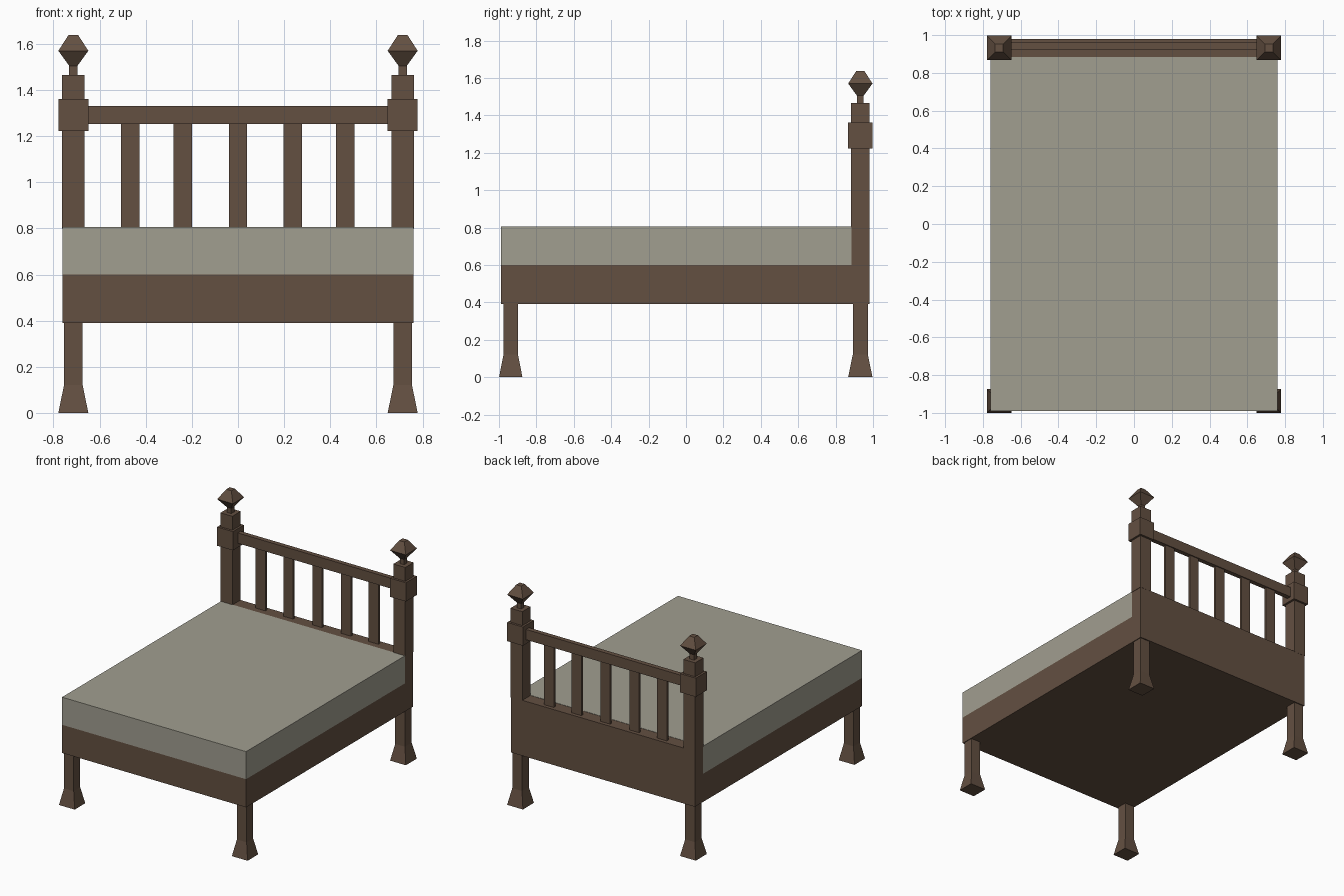
import bpy, bmesh

if "Cube" in bpy.data.objects:
    bpy.data.objects.remove(bpy.data.objects["Cube"])


def material(name, rgb):
    m = bpy.data.materials.new(name)
    m.diffuse_color = (*rgb, 1)
    m.use_nodes = True
    m.node_tree.nodes["Principled BSDF"].inputs["Base Color"].default_value = m.diffuse_color
    return m


wood = material("dark wood", (0.125, 0.079, 0.053))
cloth = material("mattress cloth", (0.355, 0.342, 0.280))


def stack(name, cx, cy, rings, mat, bottom=True, top=True):
    """Rectangular rings (half x, half y, z) joined from bottom to top."""
    bm = bmesh.new()
    loops = [[bm.verts.new((cx + sx * hx, cy + sy * hy, z))
              for sx, sy in ((-1, -1), (1, -1), (1, 1), (-1, 1))] for hx, hy, z in rings]
    for a, b in zip(loops, loops[1:]):
        for i in range(4):
            j = (i + 1) % 4
            bm.faces.new((a[i], a[j], b[j], b[i]))
    if bottom:
        bm.faces.new(loops[0][::-1])
    if top:
        bm.faces.new(loops[-1])
    me = bpy.data.meshes.new(name)
    bm.to_mesh(me)
    bm.free()
    me.materials.append(mat)
    ob = bpy.data.objects.new(name, me)
    bpy.context.collection.objects.link(ob)
    return ob


def box(name, x0, x1, y0, y1, z0, z1, mat, **caps):
    hx, hy = (x1 - x0) / 2, (y1 - y0) / 2
    return stack(name, (x0 + x1) / 2, (y0 + y1) / 2, [(hx, hy, z0), (hx, hy, z1)], mat, **caps)


def square(profile):
    return [(h, h, z) for h, z in profile]


# Bed base, mattress and solid lower headboard
box("bed_frame", -0.76, 0.76, -0.99, 0.885, 0.39, 0.60, wood, top=False)
box("mattress", -0.76, 0.76, -0.99, 0.885, 0.60, 0.806, cloth, bottom=False)
box("headboard_panel", -0.76, 0.76, 0.885, 0.98, 0.39, 0.804, wood)

# Headboard rail and slats
box("headboard_rail", -0.67, 0.67, 0.925, 0.96, 1.253, 1.33, wood)
for x in (-0.468, -0.24, 0.0, 0.238, 0.465):
    box("headboard_slat", x - 0.04, x + 0.04, 0.934, 0.952, 0.80, 1.256, wood)

leg = [(0.065, 0), (0.04, 0.122), (0.04, 0.392)]
# Post with collar, narrow neck and faceted finial
post = [(0.049, 0.80), (0.049, 1.222), (0.065, 1.222), (0.065, 1.362), (0.049, 1.362),
        (0.049, 1.466), (0.018, 1.466), (0.018, 1.505), (0.065, 1.57), (0.021, 1.638)]
for side, x in (("left", -0.714), ("right", 0.714)):
    stack(side + "_front_leg", x, -0.937, [(h, h * 0.96, z) for h, z in leg], wood)
    stack(side + "_back_leg", x, 0.932, square(leg), wood)
    stack(side + "_headboard_post", x, 0.932, square(post), wood)
